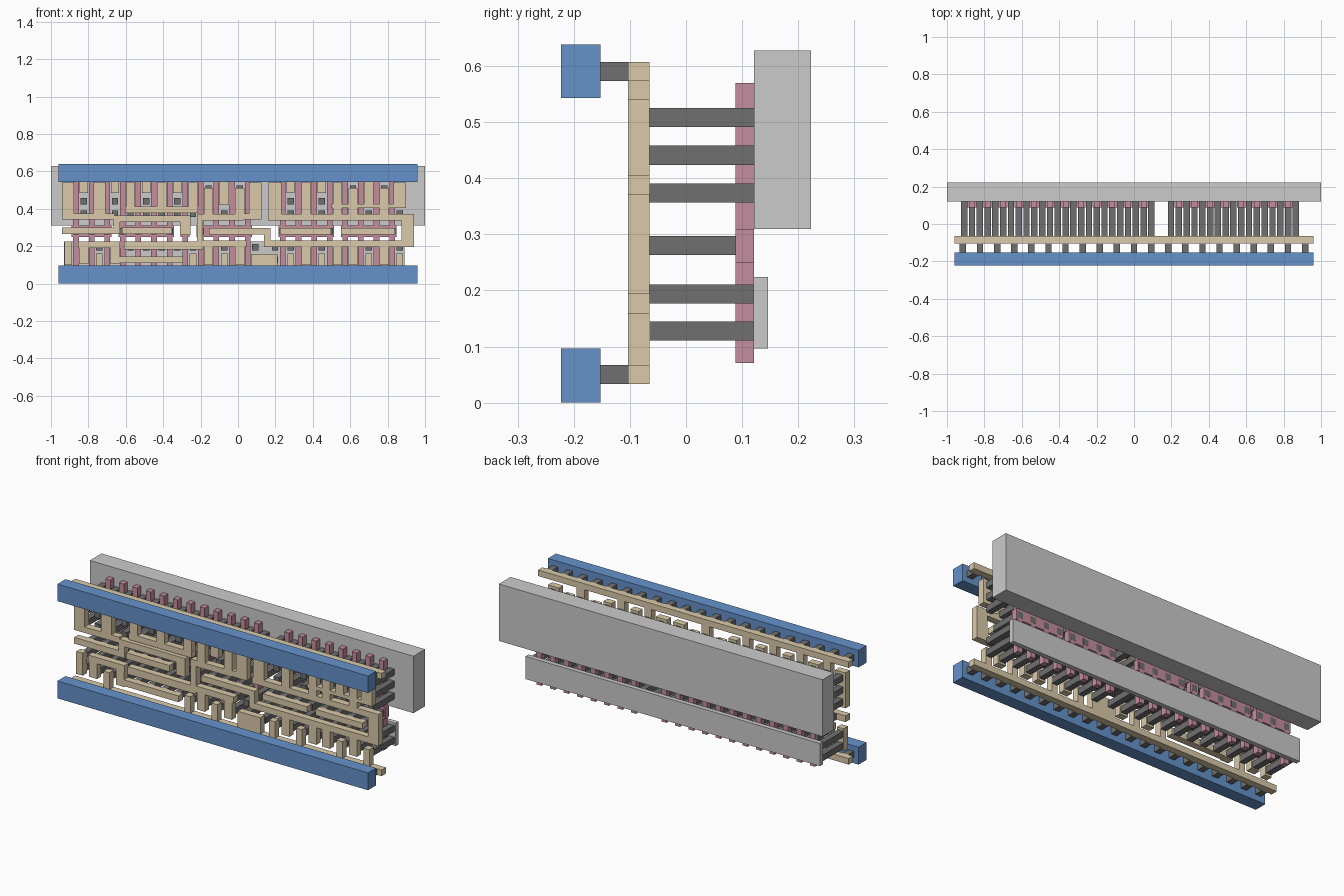
import bpy, bmesh


def material(name, rgb):
    m = bpy.data.materials.new(name)
    m.diffuse_color = (*rgb, 1)
    return m


BLUE = material("blue", (0.13, 0.29, 0.60))
TAN = material("tan", (0.70, 0.59, 0.40))
PINK = material("pink", (0.56, 0.27, 0.34))
DARK = material("dark_grey", (0.16, 0.16, 0.16))


def layer(name, rects, y0, y1, mat=None):
    """Union of flat (x0, x1, z0, z1) rectangles, extruded from y0 to y1."""
    rects = [tuple(round(v, 4) for v in r) for r in rects]
    xs = sorted({v for r in rects for v in r[:2]})
    zs = sorted({v for r in rects for v in r[2:]})
    bm = bmesh.new()
    verts = {}

    def vert(i, k):
        if (i, k) not in verts:
            verts[i, k] = bm.verts.new((xs[i], y0, zs[k]))
        return verts[i, k]

    for i in range(len(xs) - 1):
        for k in range(len(zs) - 1):
            cx, cz = (xs[i] + xs[i + 1]) / 2, (zs[k] + zs[k + 1]) / 2
            if any(a < cx < b and c < cz < d for a, b, c, d in rects):
                bm.faces.new([vert(i, k), vert(i + 1, k), vert(i + 1, k + 1), vert(i, k + 1)])
    res = bmesh.ops.extrude_face_region(bm, geom=bm.faces[:])
    for v in res["geom"]:
        if isinstance(v, bmesh.types.BMVert):
            v.co.y = y1
    bmesh.ops.delete(bm, geom=[f for f in bm.faces if len({e for e in f.edges if len(e.link_faces) > 2}) == 4],
                     context='FACES_ONLY')
    bmesh.ops.dissolve_limit(bm, angle_limit=0.01, verts=bm.verts[:], edges=bm.edges[:])
    bmesh.ops.recalc_face_normals(bm, faces=bm.faces[:])
    me = bpy.data.meshes.new(name)
    bm.to_mesh(me)
    bm.free()
    ob = bpy.data.objects.new(name, me)
    bpy.context.collection.objects.link(ob)
    if mat:
        me.materials.append(mat)
    return ob


def square(x, z, w=0.034):
    return (x - w / 2, x + w / 2, z - w / 2, z + w / 2)


# regular columns: gates, and the contact columns between them
P = 0.0834
gates = [-0.866 + P * i for i in range(12)] + [0.24 + P * i for i in range(8)]
cols = [-0.908 + P * i for i in range(13)] + [0.198 + P * i for i in range(9)]

# well, lower diffusion strip and power rails
layer("upper_well", [(-1, 1, 0.31, 0.628)], 0.121, 0.223)
layer("lower_diffusion", [(-0.93, 0.89, 0.097, 0.224)], 0.12, 0.146)
layer("lower_power_rail", [(-0.96, 0.96, 0, 0.097)], -0.223, -0.152, BLUE)
layer("upper_power_rail", [(-0.96, 0.96, 0.543, 0.638)], -0.223, -0.152, BLUE)

# rail pegs
layer("rail_pegs", [square(-0.915 + 0.0915 * i, z) for i in range(21) for z in (0.05, 0.59)],
      -0.152, -0.103, DARK)

# gate fingers joined in groups by straps
poly = [(x - 0.015, x + 0.015, 0.071, 0.57) for x in gates]
for a, b in ((0, 2), (3, 6), (7, 7), (8, 11), (12, 15), (16, 19)):
    poly.append((gates[a] - 0.024, gates[b] + 0.024, 0.25, 0.31))
layer("gate_fingers", poly, 0.088, 0.121, PINK)

# contact posts
posts = [square(x, z) for x in cols for z in (0.128, 0.194, 0.374, 0.441, 0.508)]
layer("contact_posts", posts, -0.065, 0.1212, DARK)
layer("gate_posts", [square(x, 0.28) for x in gates], -0.065, 0.1215, DARK)

# local wiring
W = 0.025


def arms(idx, z0, z1, w=W):
    return [(cols[i] - w, cols[i] + w, z0, z1) for i in idx]


wire = [(-0.96, 0.96, 0.033, 0.067), (-0.96, 0.96, 0.573, 0.607)]
# stubs hanging from the upper rail and standing on the lower one
wire += arms((1, 3, 5, 7, 14, 16), 0.485, 0.58, 0.022)
wire += arms((10, 19), 0.42, 0.58)
wire += arms((2, 8, 10, 14, 16, 19, 21), 0.06, 0.16, 0.018)
wire += [(0.07, 0.21, 0.06, 0.158)]
# upper arms and their cross bars
wire += arms((0, 2), 0.345, 0.54, 0.032)
wire += arms((4, 6, 8), 0.378, 0.54)
wire += arms((9, 11), 0.345, 0.51)
wire += arms((12, 13), 0.345, 0.54, 0.034)
wire += arms((15, 17), 0.345, 0.54)
wire += arms((18, 20), 0.345, 0.51)
wire += arms((21,), 0.405, 0.54, 0.034)
wire += [(-0.94, -0.66, 0.342, 0.375),
         (-0.605, -0.215, 0.378, 0.412),
         (0.0, 0.125, 0.342, 0.375),
         (0.16, 0.94, 0.338, 0.372),
         (0.5, 0.89, 0.405, 0.425)]
# middle runs
wire += [(-0.94, -0.63, 0.265, 0.3), (-0.665, -0.63, 0.265, 0.365),
         (-0.665, -0.255, 0.33, 0.365),
         (-0.62, -0.352, 0.265, 0.3),
         (-0.31, -0.255, 0.26, 0.365),
         (-0.22, 0.03, 0.338, 0.372), (-0.22, -0.187, 0.195, 0.372),
         (-0.155, 0.175, 0.263, 0.297), (0.14, 0.175, 0.195, 0.297),
         (0.225, 0.497, 0.263, 0.297),
         (0.55, 0.84, 0.263, 0.297),
         (0.875, 0.94, 0.195, 0.372)]
# lower arms and runs
wire += arms((0,), 0.1, 0.225, 0.02)
wire += arms((1, 3), 0.105, 0.225)
wire += arms((9, 11, 15, 17, 18, 20), 0.1, 0.225)
wire += [(-0.855, -0.63, 0.19, 0.225),
         (-0.68, -0.295, 0.11, 0.145),
         (-0.61, -0.187, 0.183, 0.225),
         (-0.2, 0.045, 0.195, 0.23),
         (0.14, 0.94, 0.195, 0.23)]
layer("local_wiring", wire, -0.103, -0.065, TAN)
